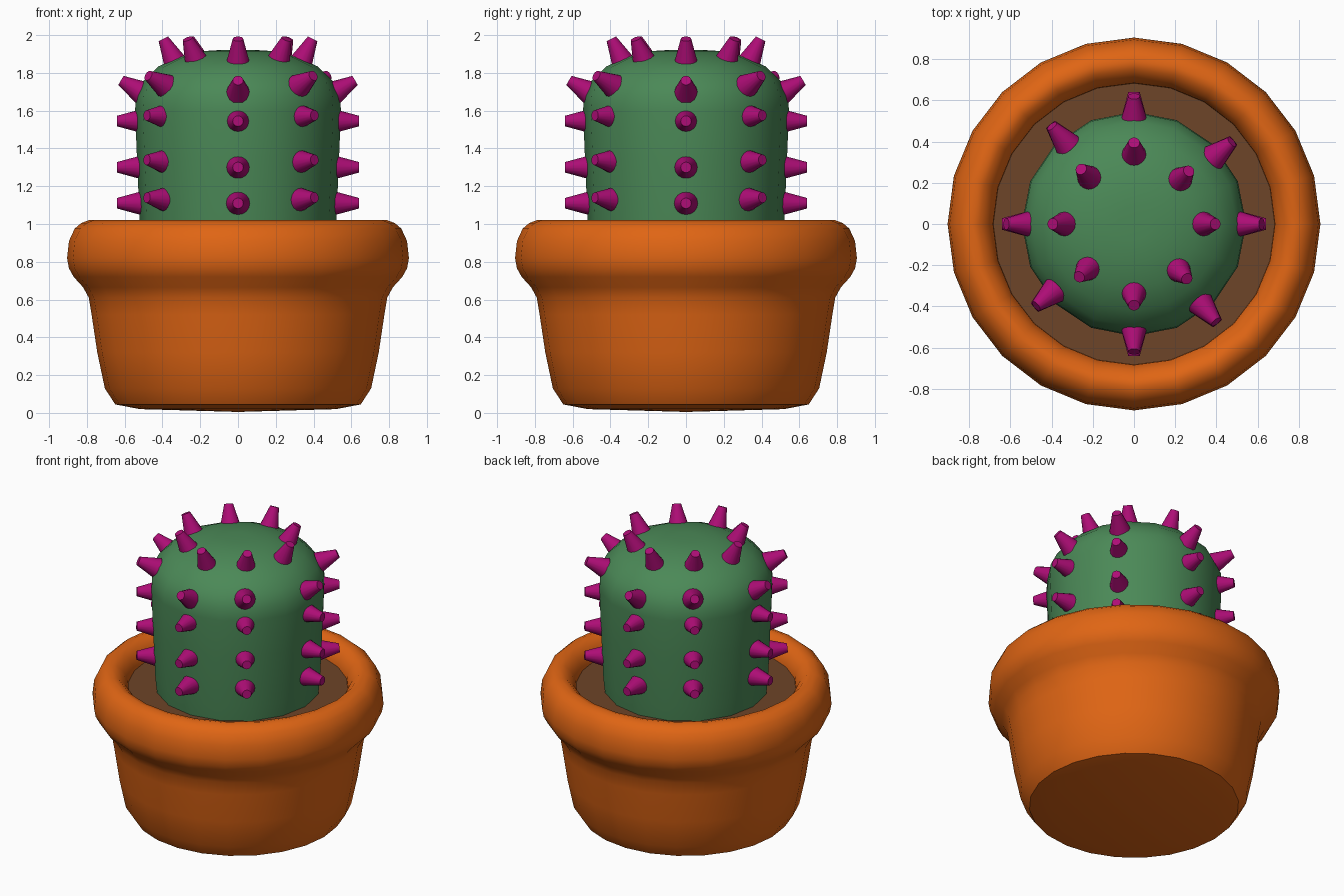
import bpy, bmesh
from math import sin, cos, pi, radians
from mathutils import Vector, Matrix

if "Cube" in bpy.data.objects:
    bpy.data.objects.remove(bpy.data.objects["Cube"])


def finish(name, bm, color, angle=40):
    bmesh.ops.recalc_face_normals(bm, faces=bm.faces)
    mesh = bpy.data.meshes.new(name)
    bm.to_mesh(mesh)
    bm.free()
    obj = bpy.data.objects.new(name, mesh)
    bpy.context.collection.objects.link(obj)
    mat = bpy.data.materials.new(name + "_material")
    mat.diffuse_color = (*color, 1)
    mat.use_nodes = True
    mat.node_tree.nodes["Principled BSDF"].inputs["Base Color"].default_value = mat.diffuse_color
    mesh.materials.append(mat)
    bpy.ops.object.select_all(action='DESELECT')
    obj.select_set(True)
    bpy.context.view_layer.objects.active = obj
    bpy.ops.object.shade_smooth_by_angle(angle=radians(angle))
    return obj


def lathe(name, profile, sides, color, angle=40):
    # revolve (radius, z) points; radius 0 makes a pole
    bm = bmesh.new()
    rings = []
    for r, z in profile:
        if r == 0:
            rings.append([bm.verts.new((0, 0, z))] * sides)
        else:
            rings.append([bm.verts.new((r * cos(2 * pi * i / sides), r * sin(2 * pi * i / sides), z))
                          for i in range(sides)])
    for a, b in zip(rings, rings[1:]):
        for i in range(sides):
            j = (i + 1) % sides
            bm.faces.new(dict.fromkeys((a[i], a[j], b[j], b[i])))
    return finish(name, bm, color, angle)


# Pot: shallow domed base, tapered wall, rounded rim and inner lip
lathe("pot", [(0, 0.005), (0.52, 0.02), (0.65, 0.045), (0.705, 0.13), (0.745, 0.32), (0.775, 0.52),
              (0.79, 0.61), (0.82, 0.665), (0.87, 0.72), (0.895, 0.765), (0.905, 0.82), (0.895, 0.91),
              (0.865, 0.975), (0.83, 1.005), (0.79, 1.02), (0.75, 1.01), (0.71, 0.97),
              (0.685, 0.92), (0.68, 0.86)],
      24, (0.74, 0.13, 0.007))

# Soil disc
lathe("soil", [(0, 0.90), (0.69, 0.90), (0.69, 0.87), (0, 0.87)], 24, (0.155, 0.058, 0.021))

# Cactus body
lathe("cactus_body", [(0, 0.86), (0.505, 0.86), (0.52, 1.0), (0.535, 1.35), (0.545, 1.6), (0.54, 1.68),
                      (0.50, 1.76), (0.42, 1.835), (0.31, 1.885), (0.19, 1.915), (0.08, 1.922), (0, 1.922)],
      16, (0.07, 0.25, 0.095))

# Spikes: rows of (base radius, base z, tip radius, tip z), straight then diagonal columns
straight = [(0.50, 1.11, 0.64, 1.11), (0.50, 1.30, 0.64, 1.30), (0.50, 1.545, 0.64, 1.545),
            (0.50, 1.69, 0.62, 1.76), (0.325, 1.84, 0.395, 1.98)]
diagonal = [(0.50, 1.13, 0.63, 1.14), (0.50, 1.33, 0.63, 1.34), (0.50, 1.57, 0.63, 1.575),
            (0.50, 1.73, 0.62, 1.785), (0.30, 1.85, 0.37, 1.98)]
bm = bmesh.new()
for k in range(4):
    for offset, rows in ((0, straight), (40, diagonal)):
        a = radians(90 * k + (offset or 0))
        for n, (r0, z0, r1, z1) in enumerate(rows):
            t = a + radians(4) if offset and n == 4 else a
            base = Vector((r0 * cos(t), r0 * sin(t), z0))
            tip = Vector((r1 * cos(t), r1 * sin(t), z1))
            d = tip - base
            m = Matrix.Translation((base + tip) / 2) @ d.to_track_quat('Z', 'Y').to_matrix().to_4x4()
            bmesh.ops.create_cone(bm, cap_ends=True, segments=16, radius1=0.066, radius2=0.028,
                                  depth=d.length, matrix=m)
finish("spikes", bm, (0.42, 0.004, 0.18))
